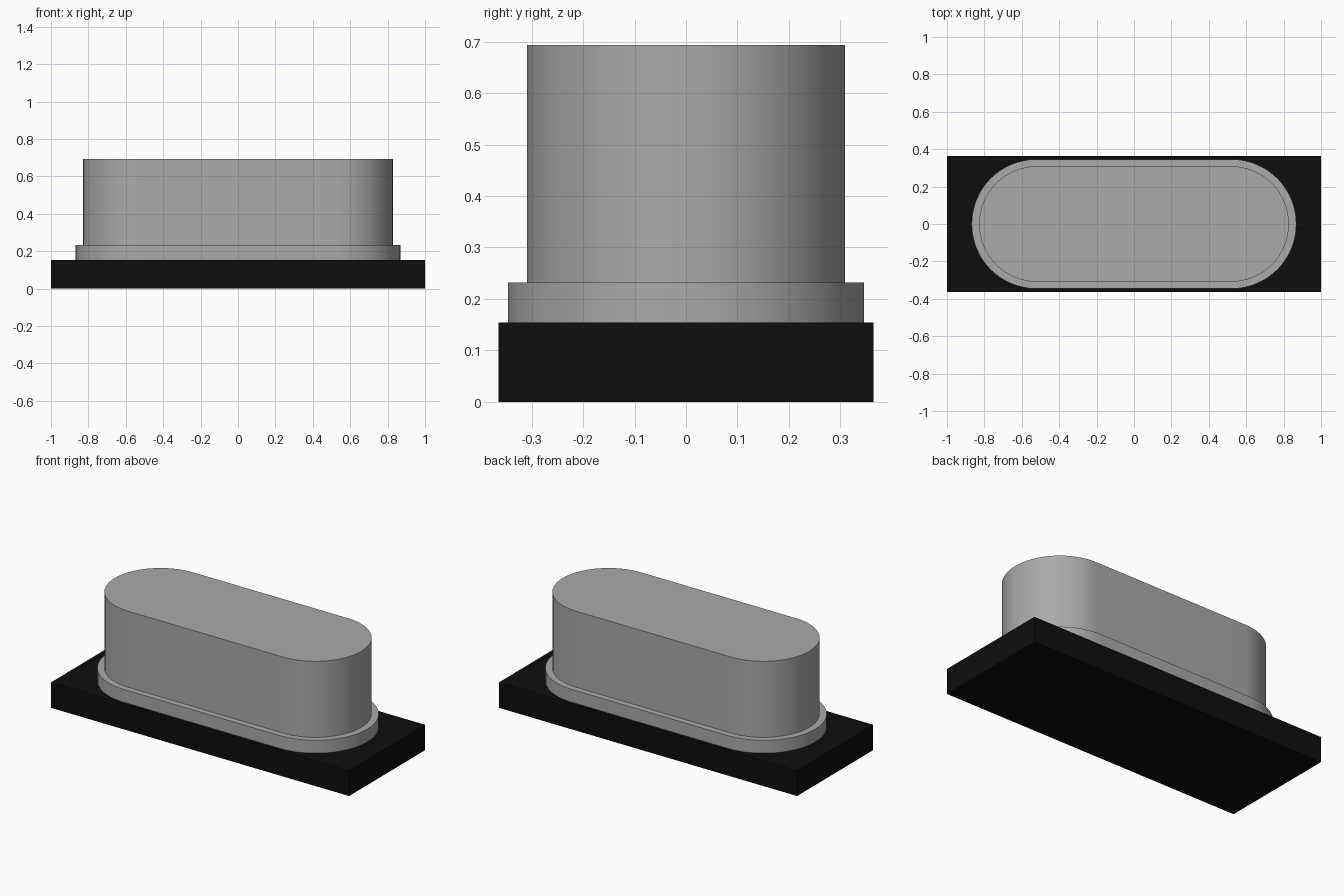
import bpy
import bmesh
from math import cos, sin, pi, radians

cube = bpy.data.objects.get("Cube")
if cube:
    bpy.data.objects.remove(cube, do_unlink=True)


def make_material(name, value):
    mat = bpy.data.materials.new(name)
    mat.use_nodes = True
    color = (value, value, value, 1)
    mat.diffuse_color = color
    mat.node_tree.nodes["Principled BSDF"].inputs["Base Color"].default_value = color
    return mat


def stadium(half_x, half_y, segments=32):
    """Outline with straight sides and semicircular ends."""
    points = []
    for side in (1, -1):
        for i in range(segments + 1):
            a = -pi / 2 + pi * i / segments
            points.append((side * (half_x - half_y + half_y * cos(a)),
                           side * half_y * sin(a)))
    return points


def extrude(name, outline, z0, z1, mat):
    """Closed prism raised from a flat outline."""
    bm = bmesh.new()
    face = bm.faces.new([bm.verts.new((x, y, z0)) for x, y in outline])
    top = bmesh.ops.extrude_face_region(bm, geom=[face], use_keep_orig=True)["geom"]
    for v in top:
        if isinstance(v, bmesh.types.BMVert):
            v.co.z = z1
    bmesh.ops.recalc_face_normals(bm, faces=bm.faces)
    mesh = bpy.data.meshes.new(name)
    bm.to_mesh(mesh)
    bm.free()
    mesh.materials.append(mat)
    obj = bpy.data.objects.new(name, mesh)
    bpy.context.collection.objects.link(obj)
    bpy.ops.object.select_all(action="DESELECT")
    obj.select_set(True)
    bpy.context.view_layer.objects.active = obj
    bpy.ops.object.shade_smooth_by_angle(angle=radians(30))
    return obj


black = make_material("black plastic", 0.004)
grey = make_material("grey metal", 0.4)

# Plastic base, then metal rim and can stacked on it
base_outline = [(-1, -0.364), (1, -0.364), (1, 0.364), (-1, 0.364)]
extrude("base_plate", base_outline, 0, 0.154, black)
extrude("can_rim", stadium(0.868, 0.346), 0.154, 0.232, grey)
extrude("can_body", stadium(0.828, 0.309), 0.232, 0.693, grey)
